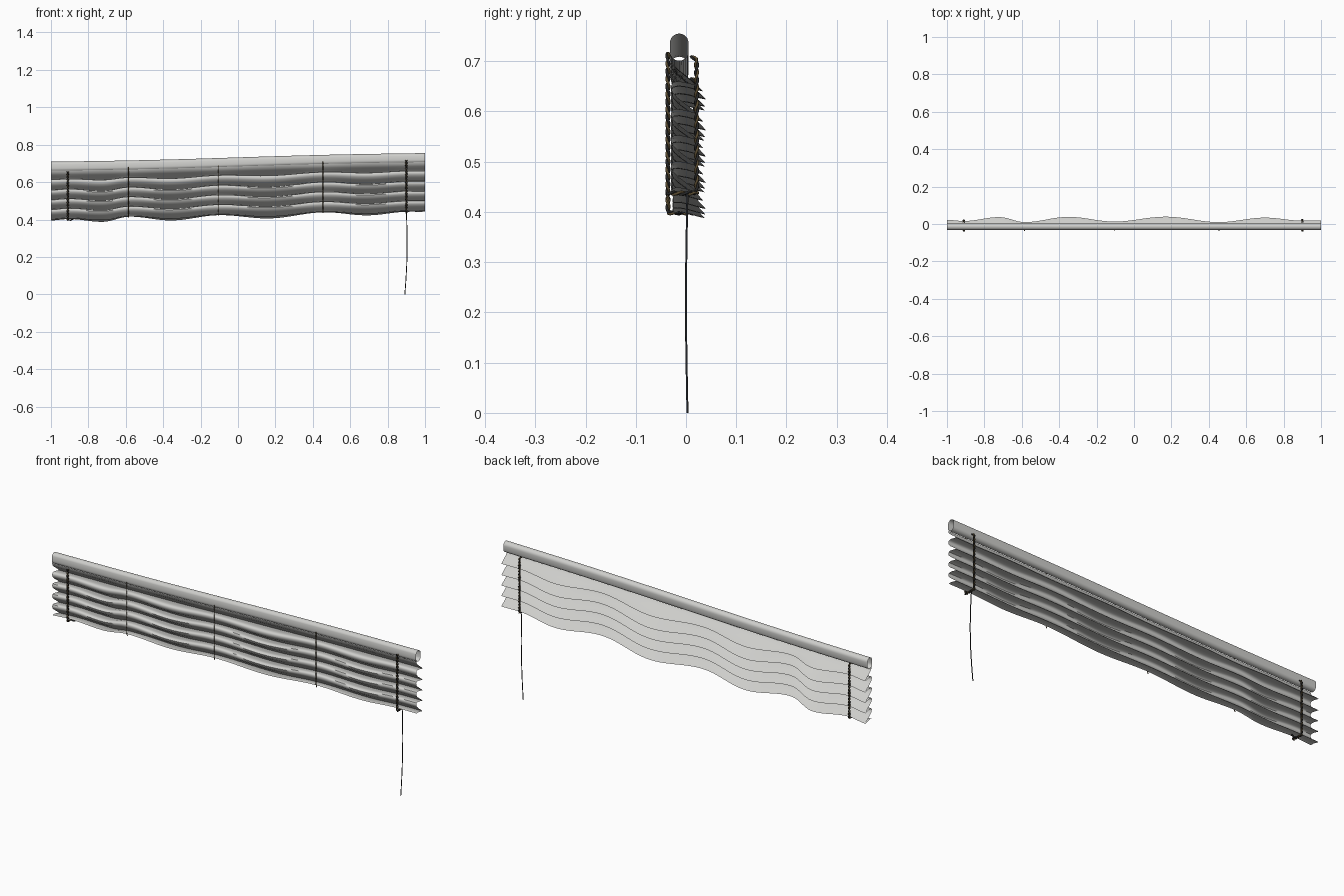
import bpy, bmesh, math
from mathutils import Vector

cube = bpy.data.objects.get("Cube")
if cube:
    bpy.data.objects.remove(cube, do_unlink=True)


def material(name, rgb):
    m = bpy.data.materials.new(name)
    m.use_nodes = True
    m.diffuse_color = (*rgb, 1)
    m.node_tree.nodes["Principled BSDF"].inputs["Base Color"].default_value = (*rgb, 1)
    return m


CLOTH = material("pale grey cloth", (0.62, 0.62, 0.60))
ROPE = material("brown rope", (0.10, 0.07, 0.03))
DARK = material("dark cord", (0.02, 0.02, 0.02))

# How far the folds billow backwards along the width; ties pinch them in
BILLOW = [(-1, .022), (-.91, .016), (-.72, .037), (-.585, .01), (-.35, .038), (-.105, .013),
          (.17, .039), (.455, .01), (.7, .034), (.9, .018), (1, .02)]
FRONT = -0.03
FOLDS = 5


def billow(x):
    for (a, p), (b, q) in zip(BILLOW, BILLOW[1:]):
        if x <= b + 1e-6:
            t = (x - a) / (b - a)
            return p + (q - p) * (1 - math.cos(math.pi * t)) / 2
    return BILLOW[-1][1]


def tube_bottom(x):
    return 0.678 + 0.023 * x + 0.003 * math.sin(math.pi * x)


def base_bottom(x):
    return 0.43 + 0.0225 * x


def grid_object(name, rows, mat, closed=False):
    """Skin a list of equal-length point rows."""
    bm = bmesh.new()
    vs = [[bm.verts.new(p) for p in row] for row in rows]
    n = len(rows[0])
    for a, b in zip(vs, vs[1:]):
        for i in range(n if closed else n - 1):
            j = (i + 1) % n
            bm.faces.new((a[i], a[j], b[j], b[i]))
    bmesh.ops.recalc_face_normals(bm, faces=bm.faces)
    me = bpy.data.meshes.new(name)
    bm.to_mesh(me)
    bm.free()
    me.materials.append(mat)
    ob = bpy.data.objects.new(name, me)
    bpy.context.collection.objects.link(ob)
    bpy.ops.object.select_all(action="DESELECT")
    ob.select_set(True)
    bpy.context.view_layer.objects.active = ob
    bpy.ops.object.shade_smooth_by_angle(angle=math.radians(50))
    return ob


def cord(name, points, radius, mat):
    cu = bpy.data.curves.new(name, "CURVE")
    cu.dimensions = "3D"
    cu.bevel_depth = radius
    cu.bevel_resolution = 1
    cu.use_fill_caps = True
    sp = cu.splines.new("POLY")
    sp.points.add(len(points) - 1)
    for p, co in zip(sp.points, points):
        p.co = (*co, 1)
    cu.materials.append(mat)
    ob = bpy.data.objects.new(name, cu)
    bpy.context.collection.objects.link(ob)
    return ob


STEPS = 100
XS = [-1 + 2 * i / STEPS for i in range(STEPS + 1)]

# Open tube sleeve along the top, with an oblong section
HALF_W, HALF_H = 0.0185, 0.027


def sleeve_ring(x):
    ring = []
    for i in range(24):
        a = math.tau * i / 24
        z = HALF_W * math.sin(a) + math.copysign(HALF_H - HALF_W, math.sin(a + 1e-4))
        ring.append((x, -0.0135 + HALF_W * math.cos(a), tube_bottom(x) + HALF_H + z))
    return ring


grid_object("top_sleeve", [sleeve_ring(x) for x in XS], CLOTH, closed=True)

# Gathered cloth: (drop within the fold, depth from front crest to back tip)
FOLD = [(0, 0), (.2, .06), (.4, .28), (.6, .58), (.78, .86), (.9, 1),
        (.88, .8), (.83, .5), (.82, .25), (.87, .07)]


def cloth_row(x):
    tip, top = billow(x), tube_bottom(x) + 0.006
    drop = top - base_bottom(x)
    sag = 0.9 * (tip - 0.008)
    row = []
    for k in range(FOLDS):
        for u, s in FOLD:
            t = (k + u) / (FOLDS - 0.1)
            fall = sag * min(1, t * 3.5) * (0.6 + 0.4 * s)
            row.append((x, FRONT + (tip - FRONT) * s, top - drop * t - fall))
    return row


grid_object("gathered_cloth", [cloth_row(x) for x in XS], CLOTH)


def low(x):
    return base_bottom(x) - 0.9 * (billow(x) - 0.008)


# Thin ties along the front
for i, x in enumerate((-.585, -.105, .455)):
    cord(f"thin_tie_{i + 1}", [(x, -.037, tube_bottom(x) + .018), (x, -.037, low(x) + .01),
                               (x, -.032, low(x) - .003)], .002, ROPE)


# Twisted ropes looped round the bundle near both ends
def twisted_loop(name, x, top):
    back, bottom = billow(x) + .003, low(x) - .004
    path = [Vector((x, -.036, top)), Vector((x, -.036, bottom)),
            Vector((x, back, bottom)), Vector((x, back, tube_bottom(x) + .004)),
            Vector((x, .005, tube_bottom(x) + .012))]
    for strand in range(2):
        pts, dist = [], 0
        for a, b in zip(path, path[1:]):
            length = (b - a).length
            n = max(2, round(length / .004))
            side = Vector((0, 1, 0)) if abs(b.z - a.z) > abs(b.y - a.y) else Vector((0, 0, 1))
            for i in range(n):
                ang = dist / .03 * math.tau + strand * math.pi
                p = a.lerp(b, i / n)
                pts.append(p + Vector((.0035 * math.cos(ang), 0, 0)) + side * .0025 * math.sin(ang))
                dist += length / n
        cord(f"{name}_strand_{strand + 1}", pts, .0028, (ROPE, DARK)[strand])


twisted_loop("right_rope", -.91, tube_bottom(-.91))
twisted_loop("left_rope", .9, tube_bottom(.9) + .018)

# Short knotted tail beside the right rope
cord("right_rope_tail", [(-.91, -.01, low(-.91) - .004), (-.895, -.015, low(-.91) - .006),
                         (-.88, -.012, low(-.91))], .004, DARK)

# Loose cord hanging from the left rope
hang = low(.9)
points = []
for i in range(17):
    t = i / 16
    points.append((.9 + .006 * math.sin(math.pi * t) - .008 * t * t,
                   .003 - .003 * math.sin(math.pi * t), hang * (1 - t)))
cord("hanging_cord", points, .0022, DARK)
